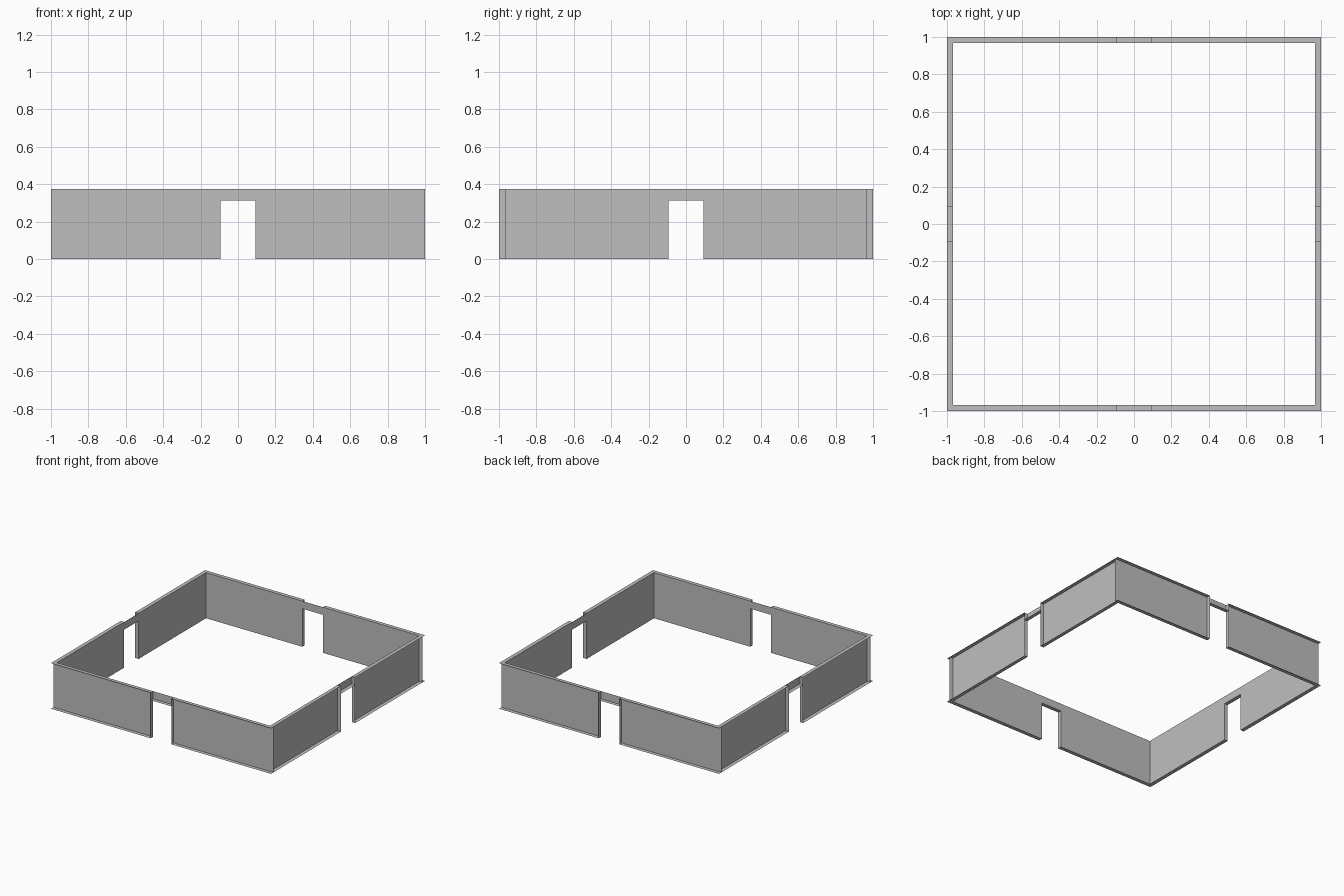
import bpy
import bmesh
from math import pi
from mathutils import Matrix, Vector

old = bpy.data.objects.get("Cube")
if old:
    bpy.data.objects.remove(old, do_unlink=True)

THICK = 0.03125      # depth of the wall channel
HEIGHT = 0.375
DOOR_HALF = 0.09375
DOOR_TOP = 0.3125

grey = bpy.data.materials.new("wall_grey")
grey.use_nodes = True
colour = (0.52, 0.52, 0.52, 1)
grey.diffuse_color = colour
grey.node_tree.nodes["Principled BSDF"].inputs["Base Color"].default_value = colour


def open_box(name, low, high, open_sides, angle):
    """Box between two corners, without the faces that look along open_sides."""
    low, high = Vector(low), Vector(high)
    bm = bmesh.new()
    bmesh.ops.create_cube(bm, size=1)
    bm.normal_update()
    removed = [f for f in bm.faces
               if any(f.normal.dot(Vector(d)) > 0.9 for d in open_sides)]
    bmesh.ops.delete(bm, geom=removed, context="FACES")
    bm.transform(Matrix.Rotation(angle, 4, "Z")
                 @ Matrix.Translation((low + high) / 2)
                 @ Matrix.Diagonal((*(high - low), 1)))
    mesh = bpy.data.meshes.new(name)
    bm.to_mesh(mesh)
    bm.free()
    mesh.materials.append(grey)
    obj = bpy.data.objects.new(name, mesh)
    bpy.context.collection.objects.link(obj)


OUT, UP, LEFT, RIGHT = (0, -1, 0), (0, 0, 1), (-1, 0, 0), (1, 0, 0)
inner = -1 + THICK

# Front and back run the full width; the side walls fit between them
for side, angle, half in (("front", 0, 1), ("right", -pi / 2, 1 - THICK),
                          ("back", pi, 1), ("left", pi / 2, 1 - THICK)):
    # Wall channels, hollow on the outside, with a flange at the doorway
    open_box(side + "_wall_a", (-half, -1, 0), (-DOOR_HALF, inner, HEIGHT),
             (OUT, LEFT), angle)
    open_box(side + "_wall_b", (DOOR_HALF, -1, 0), (half, inner, HEIGHT),
             (OUT, RIGHT), angle)
    # Lintel panel with its soffit
    open_box(side + "_lintel", (-DOOR_HALF, -1, DOOR_TOP),
             (DOOR_HALF, inner, HEIGHT), (OUT, UP, LEFT, RIGHT), angle)
